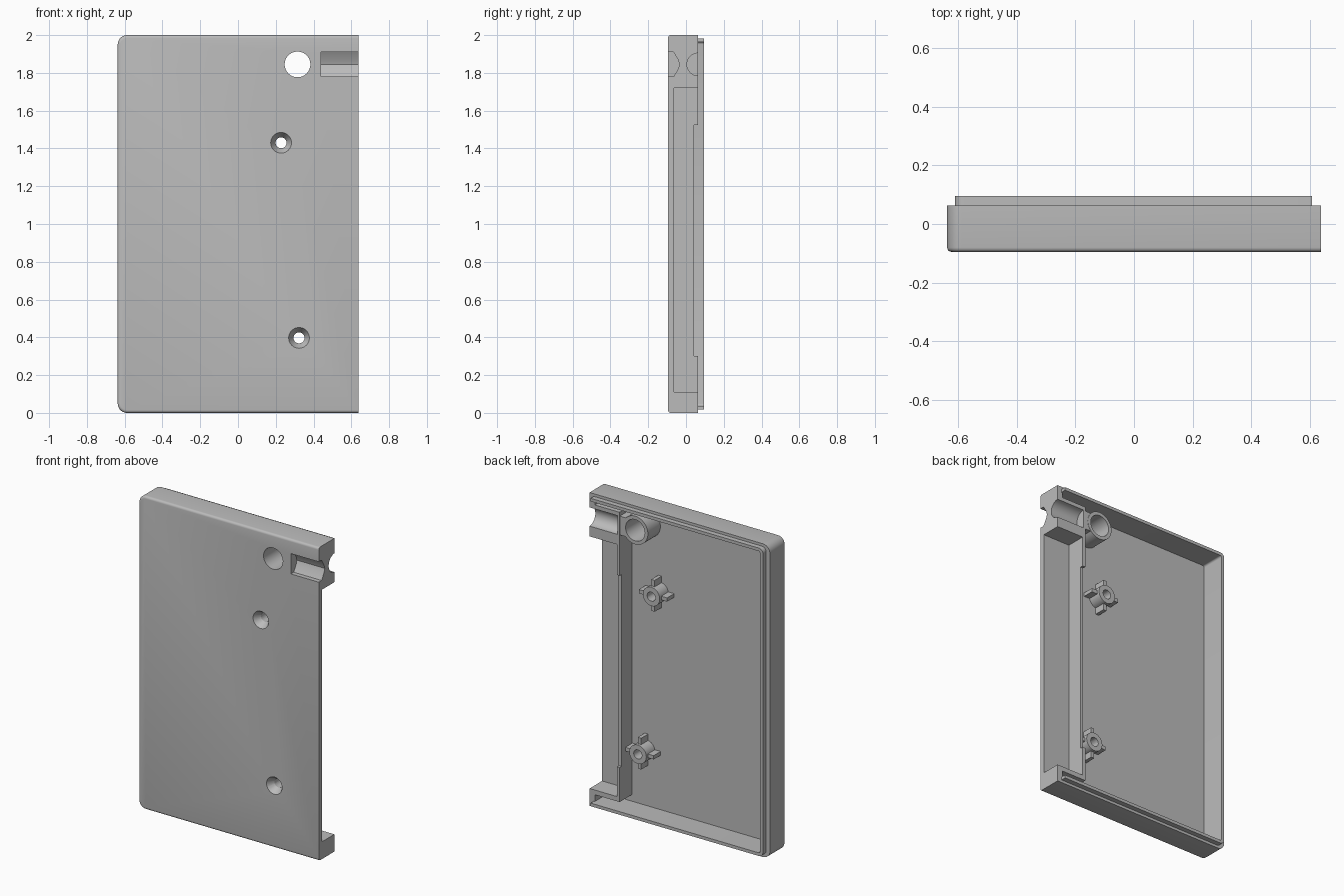
import bpy, bmesh, math
from mathutils import Vector

if "Cube" in bpy.data.objects:
    bpy.data.objects.remove(bpy.data.objects["Cube"])

grey = bpy.data.materials.new("plain_grey")
grey.diffuse_color = (0.5, 0.5, 0.5, 1)
grey.use_nodes = True
grey.node_tree.nodes["Principled BSDF"].inputs["Base Color"].default_value = grey.diffuse_color

X_L, X_R = -0.637, 0.637
Y_FRONT, Y_FLOOR, Y_RIM, Y_LIP = -0.095, -0.063, 0.063, 0.095


def loft(name, a, b):
    """Closed solid between two rings of 3D points."""
    bm = bmesh.new()
    ra = [bm.verts.new(p) for p in a]
    rb = [bm.verts.new(p) for p in b]
    n = len(a)
    bm.faces.new(ra)
    bm.faces.new(rb[::-1])
    for i in range(n):
        j = (i + 1) % n
        bm.faces.new((ra[j], ra[i], rb[i], rb[j]))
    bmesh.ops.recalc_face_normals(bm, faces=bm.faces)
    me = bpy.data.meshes.new(name)
    bm.to_mesh(me)
    bm.free()
    me.materials.append(grey)
    ob = bpy.data.objects.new(name, me)
    bpy.context.collection.objects.link(ob)
    return ob


def prism_y(name, pts, y0, y1):
    return loft(name, [(x, y0, z) for x, z in pts], [(x, y1, z) for x, z in pts])


def prism_x(name, pts, x0, x1):
    return loft(name, [(x0, y, z) for y, z in pts], [(x1, y, z) for y, z in pts])


def box(name, x0, x1, y0, y1, z0, z1):
    return prism_y(name, [(x0, z0), (x1, z0), (x1, z1), (x0, z1)], y0, y1)


def circle(a, b, r, n=48):
    return [(a + r * math.cos(2 * math.pi * i / n), b + r * math.sin(2 * math.pi * i / n))
            for i in range(n)]


def outline(x0, x1, z0, z1, r, n=8):
    """Rectangle with its two left corners rounded."""
    pts = [(x1, z0), (x1, z1)]
    for cz, start in ((z1 - r, 90), (z0 + r, 180)):
        for i in range(n + 1):
            t = math.radians(start + 90 * i / n)
            pts.append((x0 + r + r * math.cos(t), cz + r * math.sin(t)))
    return pts


def combine(target, other, op):
    m = target.modifiers.new("bool", 'BOOLEAN')
    m.object, m.operation, m.solver = other, op, 'EXACT'
    bpy.context.view_layer.objects.active = target
    bpy.ops.object.modifier_apply(modifier=m.name)
    bpy.data.objects.remove(other)


def add(o):
    combine(case, o, 'UNION')


def cut(o):
    combine(case, o, 'DIFFERENCE')


# Outer shell with softened front edge (right end stays sharp)
case = prism_y("case_half", outline(X_L, X_R, 0, 2, 0.05), Y_FRONT, Y_RIM)
bm = bmesh.new()
bm.from_mesh(case.data)
edges = [e for e in bm.edges
         if all(abs(v.co.y - Y_FRONT) < 1e-5 for v in e.verts)
         and not all(abs(v.co.x - X_R) < 1e-5 for v in e.verts)]
bmesh.ops.bevel(bm, geom=edges, offset=0.015, segments=4, profile=0.5, affect='EDGES')
bm.to_mesh(case.data)
bm.free()

# Raised lip, then the hollow inside; lip stays open on the right
add(prism_y("lip", outline(-0.61, 0.607, 0.017, 1.983, 0.03), 0.03, Y_LIP))
cut(prism_y("cavity", outline(-0.59, 0.6, 0.037, 1.963, 0.012, 4), Y_FLOOR, 0.2))
cut(box("lip_opening", 0.5, 0.7, Y_RIM, 0.2, 0.037, 1.963))

# Inner side wall, foot shelf and grooved top block
add(box("side_wall", 0.425, 0.46, -0.08, Y_RIM, 0.08, 1.93))
add(box("foot_shelf", 0.43, 0.62, -0.08, Y_RIM, 0.08, 0.13))
add(box("top_block", 0.43, 0.62, -0.08, Y_RIM, 1.70, 1.93))
cut(box("side_recess", 0.445, 0.8, Y_FLOOR, 0.2, 0.11, 1.72))
cut(box("wall_notch", 0.40, 0.47, 0.043, 0.2, 0.30, 1.525))

# Grooves in the block, front and back
cut(prism_x("front_slot", [(-0.2, 1.78), (-0.066, 1.78), (-0.042, 1.82), (-0.034, 1.845),
                           (-0.042, 1.87), (-0.066, 1.91), (-0.2, 1.91)], 0.44, 0.8))
cut(prism_x("back_groove", circle(0.065, 1.845, 0.06), 0.44, 0.8))

# Large tube joined to the wall
add(box("tube_web", 0.36, 0.435, -0.08, Y_RIM - 0.002, 1.785, 1.905))
add(prism_y("tube", circle(0.315, 1.845, 0.09), -0.08, Y_RIM))
cut(prism_y("tube_hole", circle(0.315, 1.845, 0.068), -0.2, 0.2))

# Screw posts with four ribs and countersunk holes
for x, z in ((0.228, 1.43), (0.323, 0.397)):
    t = 0.012
    add(box("rib_across", x - 0.1, x + 0.1, -0.08, 0.008, z - t, z + t))
    add(box("rib_upright", x - t, x + t, -0.08, 0.008, z - 0.1, z + 0.1))
    add(prism_y("post", circle(x, z, 0.06, 32), -0.08, 0.025))
    cut(prism_y("screw_hole", circle(x, z, 0.029, 32), -0.2, 0.2))
    cut(loft("countersink", [(a, -0.1, b) for a, b in circle(x, z, 0.058, 32)],
             [(a, -0.05, b) for a, b in circle(x, z, 0.028, 32)]))

# Smooth curved parts, keep hard edges
bpy.ops.object.select_all(action='DESELECT')
case.select_set(True)
bpy.context.view_layer.objects.active = case
bpy.ops.object.shade_smooth_by_angle(angle=math.radians(30))
